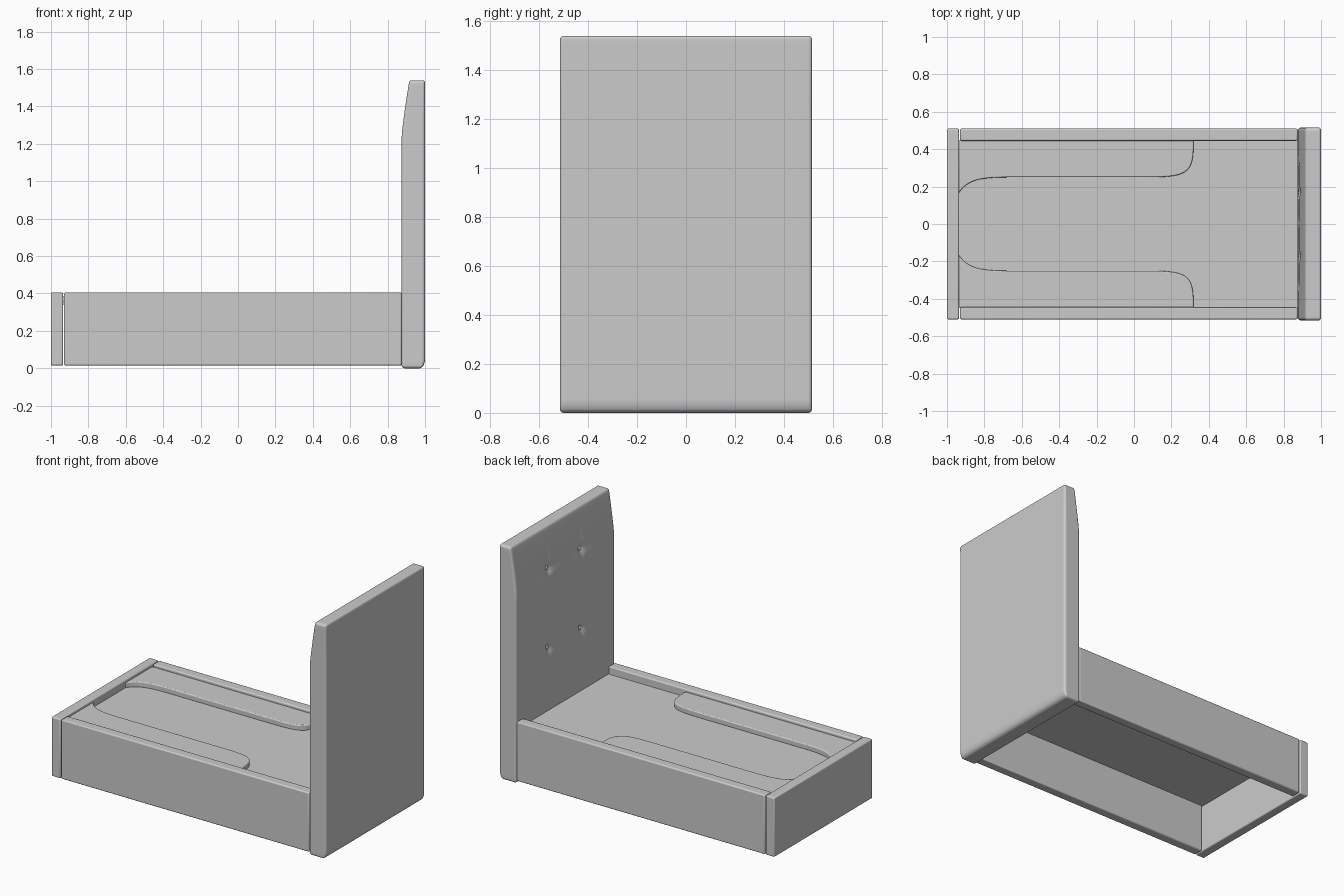
import bpy, bmesh, math
from mathutils import Vector

if "Cube" in bpy.data.objects:
    bpy.data.objects.remove(bpy.data.objects["Cube"])


def finish(name, bm, bevel=0.0, angle=40):
    bmesh.ops.recalc_face_normals(bm, faces=bm.faces)
    me = bpy.data.meshes.new(name)
    bm.to_mesh(me)
    bm.free()
    ob = bpy.data.objects.new(name, me)
    bpy.context.collection.objects.link(ob)
    if bevel:
        m = ob.modifiers.new("Bevel", 'BEVEL')
        m.width, m.segments, m.limit_method = bevel, 3, 'ANGLE'
        m.angle_limit = math.radians(40)
    bpy.ops.object.select_all(action='DESELECT')
    ob.select_set(True)
    bpy.context.view_layer.objects.active = ob
    bpy.ops.object.shade_smooth_by_angle(angle=math.radians(angle))
    return ob


def box(name, lo, hi, bevel=0.0):
    bm = bmesh.new()
    bmesh.ops.create_cube(bm, size=1)
    for v in bm.verts:
        v.co = Vector([(a + b) / 2 + c * (b - a) for a, b, c in zip(lo, hi, v.co)])
    return finish(name, bm, bevel)


# Frame: footboard, side rails and the recessed base
box("footboard", (-1.0, -0.51, 0.015), (-0.935, 0.51, 0.405), 0.008)
for side, label in ((-1, "front"), (1, "back")):
    y0, y1 = sorted((0.445 * side, 0.51 * side))
    box(label + "_side_rail", (-0.93, y0, 0.015), (0.875, y1, 0.405), 0.008)
box("bed_base", (-0.937, -0.447, 0.342), (0.878, 0.447, 0.354))


# Raised padded wings along each rail, with S-curved ends
def bezier(a, b, c, d, n=10):
    pts = []
    for i in range(n + 1):
        t = i / n
        k = ((1 - t) ** 3, 3 * t * (1 - t) ** 2, 3 * t * t * (1 - t), t ** 3)
        pts.append(tuple(sum(w * p[j] for w, p in zip(k, (a, b, c, d))) for j in (0, 1)))
    return pts


outline = [(-0.937, 0.447)]
outline += bezier((-0.937, 0.165), (-0.89, 0.235), (-0.83, 0.248), (-0.68, 0.25))
outline += bezier((0.08, 0.25), (0.27, 0.25), (0.315, 0.27), (0.318, 0.40))
outline += [(0.318, 0.447)]
for side, label in ((-1, "front"), (1, "back")):
    bm = bmesh.new()
    face = bm.faces.new([bm.verts.new((x, y * side, 0.35)) for x, y in outline])
    ext = bmesh.ops.extrude_face_region(bm, geom=[face], use_keep_orig=True)
    for v in ext["geom"]:
        if isinstance(v, bmesh.types.BMVert):
            v.co.z = 0.388
    finish(label + "_padded_wing", bm, 0.006)

# Headboard: rounded block, tapered top, four tufts pressed into its front
CUTS = 79
LO, HI, R = Vector((0.875, -0.515, 0.0)), Vector((1.0, 0.515, 1.54)), 0.016
TUFTS = [(y, z) for y in (-0.17, 0.17) for z in (0.76, 1.28)]


def spread(u, lo, hi, band=4):
    # pack a few grid lines into the rounded edge bands
    n = CUTS + 1
    i = round((u + 0.5) * n)
    if i <= band:
        return lo + R * i / band
    if i >= n - band:
        return hi - R * (n - i) / band
    return lo + R + (hi - lo - 2 * R) * (i - band) / (n - 2 * band)


bm = bmesh.new()
bmesh.ops.create_cube(bm, size=1)
bmesh.ops.subdivide_edges(bm, edges=bm.edges[:], cuts=CUTS, use_grid_fill=True)
for v in bm.verts:
    front, back = v.co.x < -0.499, v.co.x > 0.499
    p = Vector([spread(v.co[i], LO[i], HI[i]) for i in range(3)])
    core = Vector([min(max(p[i], LO[i] + R), HI[i] - R) for i in range(3)])
    p = core + (p - core).normalized() * R if (p - core).length > 1e-6 else p
    t = max(0.0, (p.z - 1.24) / 0.30)
    p.x = 1 - (1 - p.x) * (1 - 0.33 * t ** 1.2)
    if p.z < 0.045 and p.x > 0.93:
        p.x -= 0.018 * (1 - p.z / 0.045) ** 2 * (p.x - 0.93) / 0.07
    if front:
        dent = 0.0
        for ty, tz in TUFTS:
            dy, dz = abs(p.y - ty), abs(p.z - tz)
            hole = 0.022 * math.exp(-(dy * dy + dz * dz) / 0.03 ** 2)
            up = 0.010 * math.exp(-(dy / 0.013) ** 2) * max(0, 1 - dz / 0.15)
            across = 0.010 * math.exp(-(dz / 0.018) ** 2) * max(0, 1 - dy / 0.19)
            dent = max(dent, hole, up, across)
        p.x += dent
    v.co = p
finish("headboard", bm, angle=60)

# Tuft buttons
for n, (y, z) in enumerate(TUFTS):
    bm = bmesh.new()
    bmesh.ops.create_uvsphere(bm, u_segments=16, v_segments=8, radius=0.014)
    x = 0.893 if z < 1 else 0.897
    for v in bm.verts:
        v.co = Vector((x + v.co.x * 0.5, y + v.co.y, z + v.co.z))
    finish("tuft_button_%d" % (n + 1), bm)
